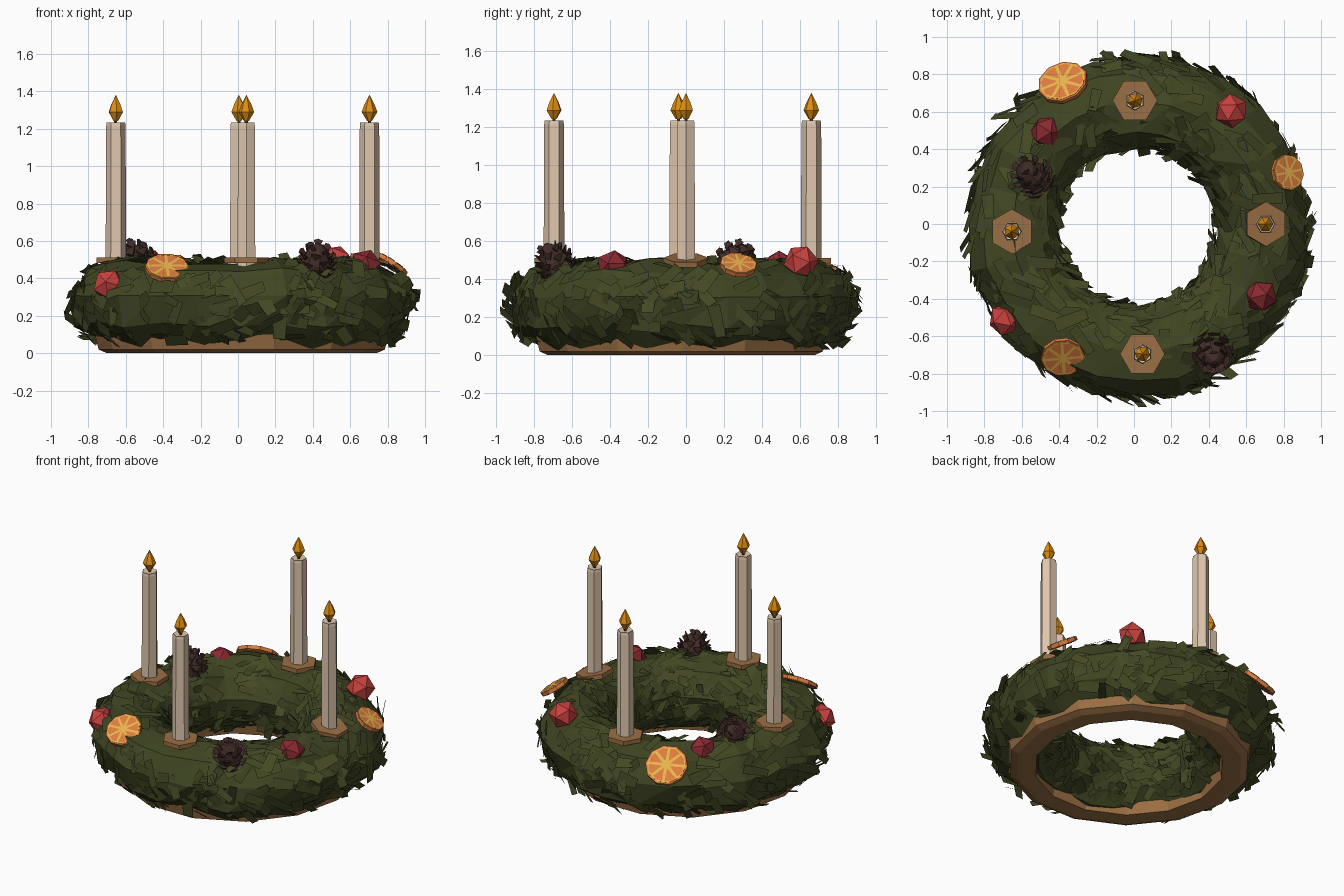
import bpy, bmesh, math, random
from mathutils import Vector, Matrix

if "Cube" in bpy.data.objects:
    bpy.data.objects.remove(bpy.data.objects["Cube"])

random.seed(7)
TAU = 2 * math.pi
CX, CY = 0.02, -0.015          # centre of the ring


def mat(name, r, g, b):
    m = bpy.data.materials.new(name)
    m.diffuse_color = (r, g, b, 1)
    m.use_nodes = True
    m.node_tree.nodes["Principled BSDF"].inputs["Base Color"].default_value = m.diffuse_color
    return m


GREEN = mat("fir green", 0.050, 0.060, 0.016)
LIGHT_GREEN = mat("light fir green", 0.058, 0.067, 0.0175)
WOOD = mat("wood", 0.33, 0.160, 0.058)
WAX = mat("cream wax", 0.75, 0.58, 0.42)
RED = mat("bright red", 0.58, 0.055, 0.05)
DARK_RED = mat("dark red", 0.25, 0.023, 0.03)
BROWN = mat("cone brown", 0.055, 0.026, 0.022)
ORANGE = mat("orange", 0.72, 0.20, 0.048)
PITH = mat("yellow pith", 0.80, 0.46, 0.075)
FLAME = mat("flame amber", 0.74, 0.27, 0.006)


def make(name, verts, faces, mats, matrix=None, index=None, fix=True):
    me = bpy.data.meshes.new(name)
    me.from_pydata([tuple(v) for v in verts], [], faces)
    for m in mats:
        me.materials.append(m)
    if index:
        for p, i in zip(me.polygons, index):
            p.material_index = i
    if fix:
        bm = bmesh.new()
        bm.from_mesh(me)
        bmesh.ops.recalc_face_normals(bm, faces=bm.faces)
        bm.to_mesh(me)
        bm.free()
    ob = bpy.data.objects.new(name, me)
    bpy.context.collection.objects.link(ob)
    if matrix:
        ob.matrix_world = matrix
    return ob


def lathe(name, prof, n, m, matrix=None, phase=0.0, closed=False):
    """Spin a (radius, z) profile; open profiles get end caps."""
    verts = [(r * math.cos(TAU * i / n + phase), r * math.sin(TAU * i / n + phase), z)
             for r, z in prof for i in range(n)]
    k = len(prof)
    faces = [(j * n + i, j * n + (i + 1) % n, (j + 1) % k * n + (i + 1) % n, (j + 1) % k * n + i)
             for j in range(k if closed else k - 1) for i in range(n)]
    if not closed:
        faces += [tuple(range(n))[::-1], tuple(range((k - 1) * n, k * n))]
    return make(name, verts, faces, [m], matrix)


def pose(loc, normal=(0, 0, 1)):
    q = Vector(normal).normalized().to_track_quat('Z', 'Y')
    return Matrix.Translation(loc) @ q.to_matrix().to_4x4()


# positions of the decorations
CANDLES = [(0.703, 0.0, 0.22), (0.005, 0.66, 0), (-0.653, -0.04, 0), (0.045, -0.695, 0)]
BERRIES = [(-0.47, 0.49, 0.465, 0.09, DARK_RED), (0.68, -0.385, 0.468, 0.09, DARK_RED),
           (0.52, 0.605, 0.49, 0.093, RED), (-0.69, -0.51, 0.365, 0.09, RED)]
SLICES = [((-0.38, 0.755, 0.43), (-0.25, 0.62, 0.74), 0.136),
          ((0.82, 0.275, 0.475), (0.55, 0.12, 0.82), 0.098),
          ((-0.38, -0.71, 0.455), (0.05, -0.58, 0.82), 0.118)]
CONES = [((-0.55, 0.26, 0.50), (-0.45, 0.5, 0.65)), ((0.42, -0.69, 0.49), (0.1, -0.45, 0.85))]
CLEAR = ([(Vector((x, y, 0.5)), 0.12 if t == 0 else 0.06) for x, y, t in CANDLES]
         + [(Vector(b[:3]), 0.09) for b in BERRIES] + [(Vector(s[0]), s[2] + 0.02) for s in SLICES])

# wooden base ring
lathe("base_ring", [(0.60, 0.0), (0.72, 0.0), (0.765, 0.02), (0.785, 0.1), (0.58, 0.1)],
      14, WOOD, pose((CX, CY - 0.01, 0)), closed=True)

# low-poly greenery core
RM, RH, RV, ZC = 0.67, 0.243, 0.23, 0.266


def frame(u, v):
    """Point, outward normal, ring tangent and cross tangent on the wreath."""
    radial = Vector((math.cos(u), math.sin(u), 0))
    up = Vector((0, 0, 1))
    p = Vector((CX, CY, ZC)) + radial * (RM + RH * math.cos(v)) + up * RV * math.sin(v)
    return (p, radial * math.cos(v) + up * math.sin(v),
            Vector((-math.sin(u), math.cos(u), 0)), up * math.cos(v) - radial * math.sin(v))


NU, NV = 24, 9
cv, cf = [], []
for i in range(NU):
    for j in range(NV):
        p, n, t, b = frame(TAU * i / NU, TAU * (j + 0.25) / NV)
        cv.append(p + n * random.uniform(-0.026, 0.026))
for i in range(NU):
    for j in range(NV):
        a, b = i * NV + j, i * NV + (j + 1) % NV
        c, d = (i + 1) % NU * NV + (j + 1) % NV, (i + 1) % NU * NV + j
        cf += [(a, d, c), (a, c, b)]
make("greenery_core", cv, cf, [GREEN])

# flat fir tips swept around the ring
nv, nf, ni = [], [], []
for k in range(760):
    u = random.uniform(0, TAU)
    v = random.uniform(-0.33 * math.pi, 1.33 * math.pi)
    p, n, t, b = frame(u, v)
    a = random.gauss(0, 0.75)
    lift = random.uniform(-0.05, 0.6) if n.z < 0.6 else random.uniform(-0.1, 0.25)
    d = (t * math.cos(a) + b * math.sin(a) + n * lift).normalized()
    s = (d.cross(n).normalized() + n * random.uniform(-0.3, 0.3)).normalized()
    length, w = random.uniform(0.11, 0.19), random.uniform(0.024, 0.042)
    root = p - d * length * 0.45 + n * random.uniform(-0.012, 0.012)
    tip = root + d * length
    if any((q - c).length < r for c, r in CLEAR for q in (root, p, tip)):
        continue
    base = len(nv)
    quad = [root - s * w, root + s * w, tip + s * w * 0.7, tip - s * w * 0.9]
    for q in quad:
        r = math.hypot(q.x, q.y)
        if r > 0.98:
            q.x *= 0.98 / r
            q.y *= 0.98 / r
        q.z = min(max(q.z, 0.03), 0.54)
    nv += quad
    # wind so the face points outward
    out = (quad[1] - quad[0]).cross(quad[2] - quad[0]).dot(n) > 0
    nf.append((base, base + 1, base + 2, base + 3) if out else (base + 3, base + 2, base + 1, base))
    ni.append(k % 2)
make("fir_tips", nv, nf, [GREEN, LIGHT_GREEN], index=ni, fix=False)

# candles with plates, wicks and flames
for k, (x, y, tilt) in enumerate(CANDLES):
    at = pose((x, y, 0))
    ph = (k + 1) * math.pi / 2
    lathe(f"candle_plate_{k}", [(0.12, -0.015), (0.12, 0.015)], 6, WOOD,
          Matrix.Translation((x, y, 0.498)) @ Matrix.Rotation(tilt, 4, 'Y'), ph)
    lathe(f"candle_{k}", [(0.055, 0.46), (0.052, 1.215), (0.049, 1.235), (0.04, 1.23)], 6, WAX, at, ph + math.pi / 6)
    lathe(f"wick_{k}", [(0.009, 1.22), (0.009, 1.265)], 5, BROWN, at)
    lathe(f"flame_{k}", [(0.014, 1.243), (0.042, 1.29), (0.027, 1.33), (0.001, 1.38)], 6, FLAME, at, 0.3 * k)

# berries
for k, (x, y, z, r, m) in enumerate(BERRIES):
    bpy.ops.mesh.primitive_ico_sphere_add(subdivisions=1, radius=r, location=(x, y, z), rotation=(0.2 * k, 0.3, 0.9 * k))
    ob = bpy.context.object
    ob.name = f"berry_{k}"
    ob.data.materials.append(m)

# dried orange slices: rind disc, pith plates and flesh segments on both sides
for k, (loc, nrm, r) in enumerate(SLICES):
    at = pose(loc, nrm)
    lathe(f"slice_rind_{k}", [(r, -0.012), (r, 0.012)], 10, ORANGE, at)
    lathe(f"slice_pith_{k}", [(r * 0.92, -0.014), (r * 0.92, 0.014)], 10, PITH, at)
    sv, sf = [], []
    for z in (-0.017, 0.017):
        for i in range(8):
            mid, c = TAU * (i + 0.5) / 8, len(sv)
            for rad, da in ((0.20, 0.0), (0.82, -0.32), (0.86, 0.0), (0.82, 0.32)):
                sv.append((r * rad * math.cos(mid + da), r * rad * math.sin(mid + da), z))
            sf.append((c, c + 1, c + 2, c + 3) if z > 0 else (c + 3, c + 2, c + 1, c))
    make(f"slice_flesh_{k}", sv, sf, [ORANGE], at, fix=False)

# pine cones: solid core with spiralling chunky scales
for k, (loc, axis) in enumerate(CONES):
    at = pose(loc, axis)
    lathe(f"pine_cone_core_{k}", [(0.03, -0.11), (0.085, -0.06), (0.082, 0.01), (0.055, 0.07), (0.01, 0.11)], 8, BROWN, at)
    sv, sf = [], []
    for i in range(34):
        f = i / 33
        ang, z = i * 2.39996, -0.10 + 0.17 * f
        ro = 0.03 + 0.083 * math.sin(math.pi * (0.18 + 0.78 * f)) ** 0.7
        e, s = Vector((math.cos(ang), math.sin(ang), 0)), Vector((-math.sin(ang), math.cos(ang), 0))
        up, w, c = Vector((0, 0, 1)), 0.04 * (1.1 - 0.5 * f), len(sv)
        rise = 0.015 + 0.03 * f
        sv += [e * ro * 0.4 + up * (z - 0.01), e * ro * 0.95 + s * w + up * (z + rise * 0.8),
               e * ro + up * (z + rise), e * ro * 0.95 - s * w + up * (z + rise * 0.8),
               e * ro * 0.85 + up * (z + rise * 0.5 - 0.025)]
        sf += [(c, c + 1, c + 2, c + 3), (c, c + 4, c + 1), (c, c + 3, c + 4), (c + 1, c + 4, c + 2), (c + 2, c + 4, c + 3)]
    make(f"pine_cone_scales_{k}", sv, sf, [BROWN], at)
